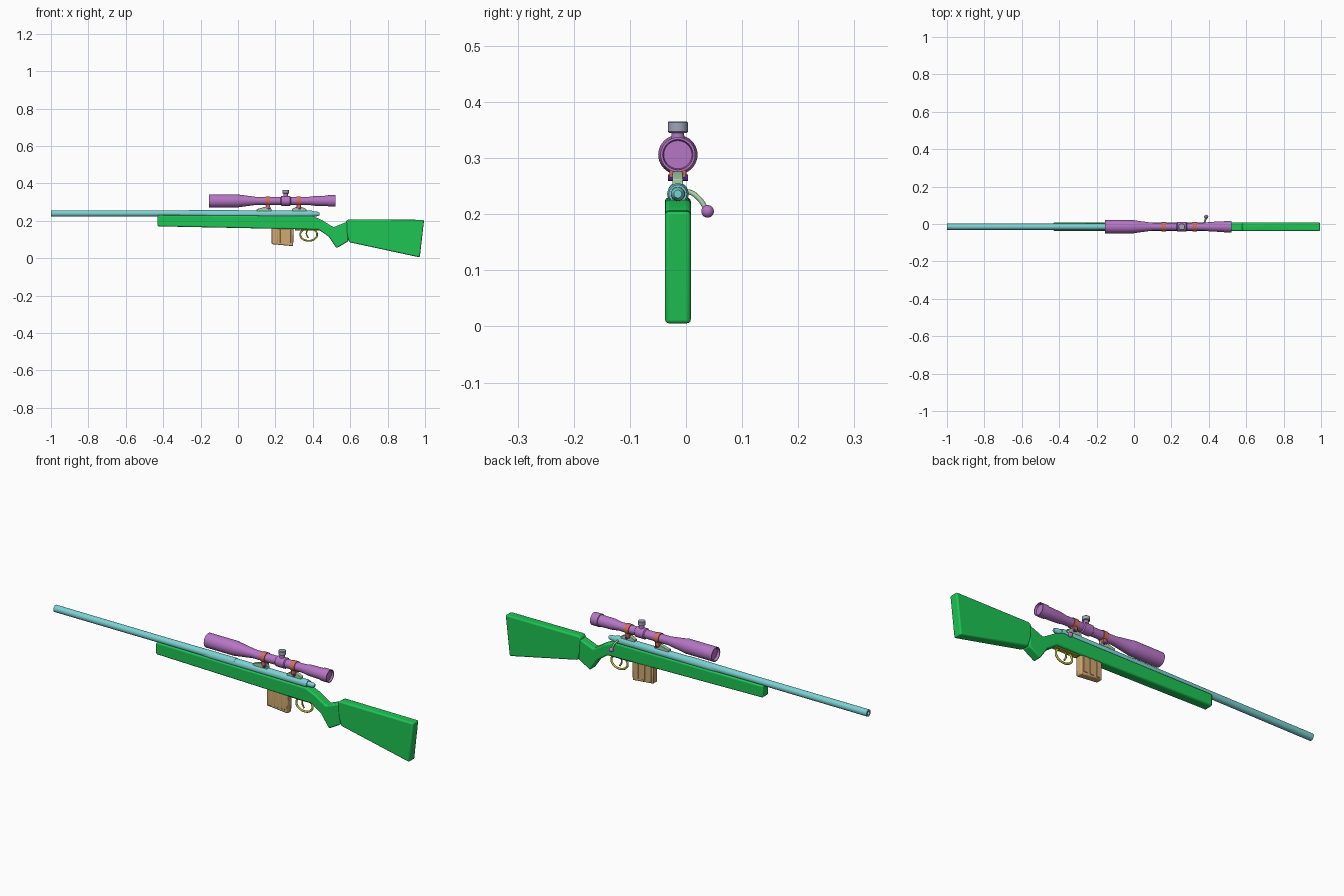
import bpy, bmesh, math
from mathutils import Vector

if "Cube" in bpy.data.objects:
    bpy.data.objects.remove(bpy.data.objects["Cube"], do_unlink=True)

CY = -0.0145  # centre plane of the model


def material(name, rgb):
    m = bpy.data.materials.new(name)
    m.use_nodes = True
    m.diffuse_color = (*rgb, 1)
    m.node_tree.nodes["Principled BSDF"].inputs["Base Color"].default_value = (*rgb, 1)
    return m


GREEN = material("green", (0.013, 0.56, 0.09))
CYAN = material("cyan", (0.2, 0.64, 0.65))
PURPLE = material("purple", (0.47, 0.18, 0.56))
TAN = material("tan", (0.64, 0.4, 0.17))
OLIVE = material("olive", (0.5, 0.5, 0.04))
CORAL = material("coral", (0.66, 0.16, 0.11))
PALE = material("pale green", (0.38, 0.62, 0.38))
GREY = material("grey", (0.35, 0.38, 0.48))
VIOLET = material("violet", (0.13, 0.02, 0.55))


def finish(name, bm, mat, bevel=0, segments=3):
    bmesh.ops.recalc_face_normals(bm, faces=bm.faces)
    mesh = bpy.data.meshes.new(name)
    bm.to_mesh(mesh)
    bm.free()
    mesh.materials.append(mat)
    ob = bpy.data.objects.new(name, mesh)
    bpy.context.collection.objects.link(ob)
    if bevel:
        mod = ob.modifiers.new("rounded edges", "BEVEL")
        mod.width, mod.segments, mod.limit_method = bevel, segments, "ANGLE"
    bpy.ops.object.select_all(action="DESELECT")
    ob.select_set(True)
    bpy.context.view_layer.objects.active = ob
    bpy.ops.object.shade_smooth_by_angle(angle=math.radians(35))
    return ob


def lathe(name, profile, origin, axis, mat, sides=32):
    """Turn (distance along axis, radius) points round an axis through origin."""
    bm = bmesh.new()
    turn = Vector((0, 0, 1)).rotation_difference(Vector(axis))
    rings = []
    for d, r in profile:
        ring = []
        for i in range(sides):
            a = math.tau * i / sides
            p = turn @ Vector((r * math.cos(a), r * math.sin(a), d))
            ring.append(bm.verts.new(p + Vector(origin)))
        rings.append(ring)
    for lo, hi in zip(rings, rings[1:]):
        for i in range(sides):
            j = (i + 1) % sides
            bm.faces.new((lo[i], lo[j], hi[j], hi[i]))
    bm.faces.new(rings[0])
    bm.faces.new(rings[-1])
    return finish(name, bm, mat)


def prism(name, outline, half, mat, bevel=0, segments=3):
    """Extrude an (x, z) outline across the centre plane."""
    bm = bmesh.new()
    face = bm.faces.new([bm.verts.new((x, CY - half, z)) for x, z in outline])
    new = bmesh.ops.extrude_face_region(bm, geom=[face])["geom"]
    verts = [v for v in new if isinstance(v, bmesh.types.BMVert)]
    bmesh.ops.translate(bm, verts=verts, vec=(0, 2 * half, 0))
    return finish(name, bm, mat, bevel, segments)


def box(name, x0, x1, z0, z1, half, mat, bevel=0.002):
    return prism(name, [(x0, z0), (x1, z0), (x1, z1), (x0, z1)], half, mat, bevel, 2)


def rod(name, points, radius, mat, closed=False):
    """Round bar along a smooth path."""
    curve = bpy.data.curves.new(name, "CURVE")
    curve.dimensions = "3D"
    curve.bevel_depth, curve.bevel_resolution = radius, 3
    curve.use_fill_caps = True
    s = curve.splines.new("BEZIER")
    s.bezier_points.add(len(points) - 1)
    s.use_cyclic_u = closed
    for bp, p in zip(s.bezier_points, points):
        bp.co = p
        bp.handle_left_type = bp.handle_right_type = "AUTO"
    curve.materials.append(mat)
    ob = bpy.data.objects.new(name, curve)
    bpy.context.collection.objects.link(ob)
    return ob


# Stock: fore-end with grip, and butt
prism("fore_stock", [(-0.43, 0.23), (0.4, 0.225), (0.45, 0.203), (0.51, 0.165), (0.585, 0.195),
                     (0.59, 0.09), (0.527, 0.053), (0.485, 0.115), (0.43, 0.153),
                     (0.3, 0.155), (-0.43, 0.17)], 0.023, GREEN, 0.007)
prism("butt_stock", [(0.578, 0.2), (0.59, 0.207), (0.995, 0.205), (0.972, 0.004),
                     (0.595, 0.085), (0.58, 0.135)], 0.023, GREEN, 0.007)

# Barrel with open muzzle, receiver and bolt
lathe("barrel", [(0.06, 0.009), (0, 0.009), (0, 0.017), (0.6, 0.0165), (1.0, 0.018)],
      (-1, CY, 0.239), (1, 0, 0), CYAN)
lathe("receiver", [(0, 0.016), (0.05, 0.019), (0.57, 0.019), (0.58, 0.016)],
      (-0.18, CY, 0.236), (1, 0, 0), CYAN)
lathe("bolt_shroud", [(0, 0.013), (0.035, 0.012), (0.045, 0.007)],
      (0.39, CY, 0.236), (1, 0, 0), CYAN, 24)
rod("bolt_handle", [(0.37, CY, 0.238), (0.375, 0.004, 0.24), (0.382, 0.023, 0.228),
                    (0.385, 0.037, 0.207)], 0.0045, PALE)
ball = bmesh.new()
bmesh.ops.create_uvsphere(ball, u_segments=20, v_segments=12, radius=0.0112)
bmesh.ops.translate(ball, verts=ball.verts, vec=(0.386, 0.0385, 0.205))
finish("bolt_knob", ball, PURPLE)

# Scope with recessed lenses at both ends
SZ = 0.306
lathe("scope_body", [(0.012, 0.029), (0, 0.031), (0, 0.035), (0.155, 0.035), (0.165, 0.033),
                     (0.255, 0.021), (0.53, 0.021), (0.565, 0.026), (0.635, 0.028),
                     (0.637, 0.031), (0.675, 0.031), (0.675, 0.027), (0.665, 0.025)],
      (-0.155, CY, SZ), (1, 0, 0), PURPLE, 40)
TX = 0.255
lathe("turret_saddle", [(-0.028, 0.02), (-0.023, 0.026), (0.023, 0.026), (0.028, 0.02)],
      (TX, CY, SZ), (1, 0, 0), PURPLE)
lathe("turret_neck", [(0, 0.013), (0.042, 0.011)], (TX, CY, SZ), (0, 0, 1), PURPLE, 24)
lathe("turret_cap", [(0, 0.016), (0.002, 0.018), (0.018, 0.018), (0.02, 0.016)],
      (TX, CY, 0.345), (0, 0, 1), GREY, 24)

# Scope mounts: bases, clamps, rings and cross screws
for side, x, x0, x1 in (("front", 0.16, 0.1, 0.178), ("rear", 0.325, 0.288, 0.365)):
    prism(side + "_mount_base", [(x0, 0.245), (x1, 0.245), (x1, 0.262), (x + 0.012, 0.275),
                                 (x - 0.012, 0.275), (x0, 0.262)], 0.0095, PALE, 0.0015, 2)
    box(side + "_ring_clamp", x - 0.011, x + 0.011, 0.265, 0.288, 0.015, CORAL)
    lathe(side + "_scope_ring", [(-0.012, 0.021), (-0.012, 0.0245), (0.012, 0.0245), (0.012, 0.021)],
          (x, CY, SZ), (1, 0, 0), CORAL)
    lathe(side + "_ring_screw", [(-0.018, 0.006), (0.018, 0.006)],
          (x + 0.004, CY, 0.265), (0, 1, 0), VIOLET, 16)

# Magazine with raised ribs
prism("magazine", [(0.18, 0.165), (0.297, 0.165), (0.295, 0.064), (0.18, 0.075)],
      0.0165, TAN, 0.004, 2)
for n, x in enumerate((0.2, 0.236, 0.272)):
    box("magazine_rib_%d" % n, x - 0.011, x + 0.011, 0.08, 0.16, 0.0185, TAN)

# Trigger guard and trigger
guard = [(0.378 + 0.045 * math.cos(a), CY, 0.126 + 0.033 * math.sin(a))
         for a in (math.tau * i / 12 for i in range(12))]
rod("trigger_guard", guard, 0.005, OLIVE, True)
box("guard_plate", 0.305, 0.435, 0.148, 0.158, 0.012, OLIVE)
rod("trigger", [(0.372, CY, 0.155), (0.366, CY, 0.13), (0.376, CY, 0.108)], 0.004, OLIVE)
